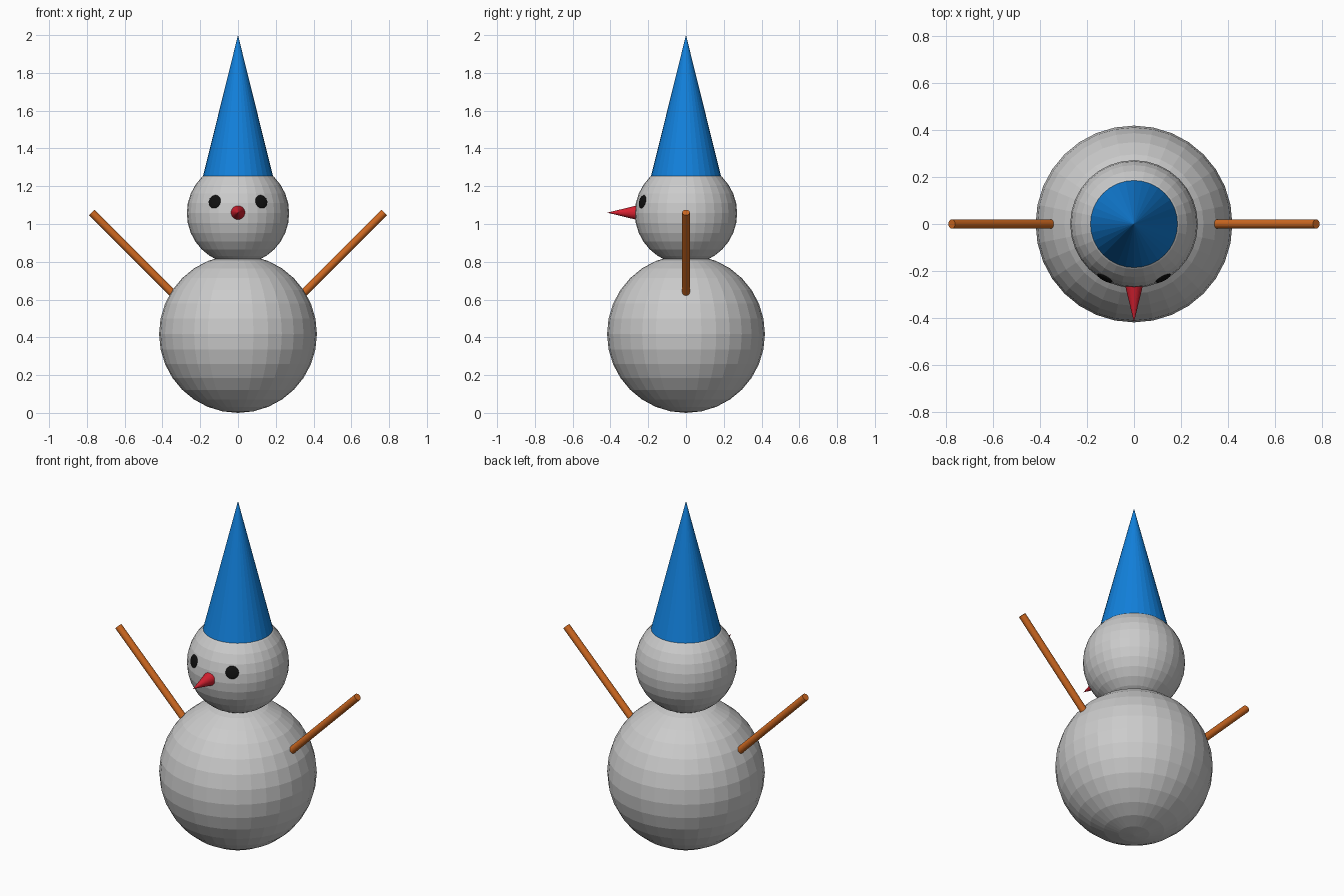
import bpy
from mathutils import Vector

if "Cube" in bpy.data.objects:
    bpy.data.objects.remove(bpy.data.objects["Cube"])


def finish(obj, name, color=None):
    obj.name = name
    if color:
        mat = bpy.data.materials.get(color[0]) or bpy.data.materials.new(color[0])
        mat.diffuse_color = (*color[1], 1)
        mat.use_nodes = True
        mat.node_tree.nodes["Principled BSDF"].inputs["Base Color"].default_value = mat.diffuse_color
        obj.data.materials.append(mat)
    return obj


def ball(name, center, radius, segs=32, rings=16, color=None):
    bpy.ops.mesh.primitive_uv_sphere_add(segments=segs, ring_count=rings,
                                         radius=radius, location=center)
    return finish(bpy.context.object, name, color)


def rod(name, a, b, r1, r2, color, sides=32):
    """Cylinder or cone running from a to b."""
    a, b = Vector(a), Vector(b)
    bpy.ops.mesh.primitive_cone_add(vertices=sides, radius1=r1, radius2=r2,
                                    depth=(b - a).length, location=(a + b) / 2)
    obj = bpy.context.object
    obj.rotation_euler = (b - a).to_track_quat('Z', 'Y').to_euler()
    return finish(obj, name, color)


BLUE = ("hat_blue", (0.006, 0.22, 0.72))
WOOD = ("stick_brown", (0.62, 0.14, 0.015))
RED = ("nose_red", (0.68, 0.015, 0.03))
BLACK = ("eye_black", (0.005, 0.005, 0.005))

# Snow balls
ball("body", (0, 0, 0.418), 0.418)
head_center = Vector((0, 0, 1.057))
ball("head", head_center, 0.271)

# Hat and nose
rod("hat", (0, 0, 1.25), (0, 0, 2.0), 0.186, 0, BLUE)
rod("nose", (0, -0.24, 1.06), (0, -0.417, 1.06), 0.043, 0, RED)

# Arms and eyes on both sides
for side, s in (("right", 1), ("left", -1)):
    rod(side + "_arm", (s * 0.30, 0, 0.587), (s * 0.774, 0, 1.061),
        0.02, 0.02, WOOD)
    normal = Vector((s * 0.125, -0.233, 0.062)).normalized()
    eye = ball(side + "_eye", head_center + normal * 0.268, 0.036, 16, 8, BLACK)
    eye.scale = (1, 1, 0.25)
    eye.rotation_euler = normal.to_track_quat('Z', 'Y').to_euler()
